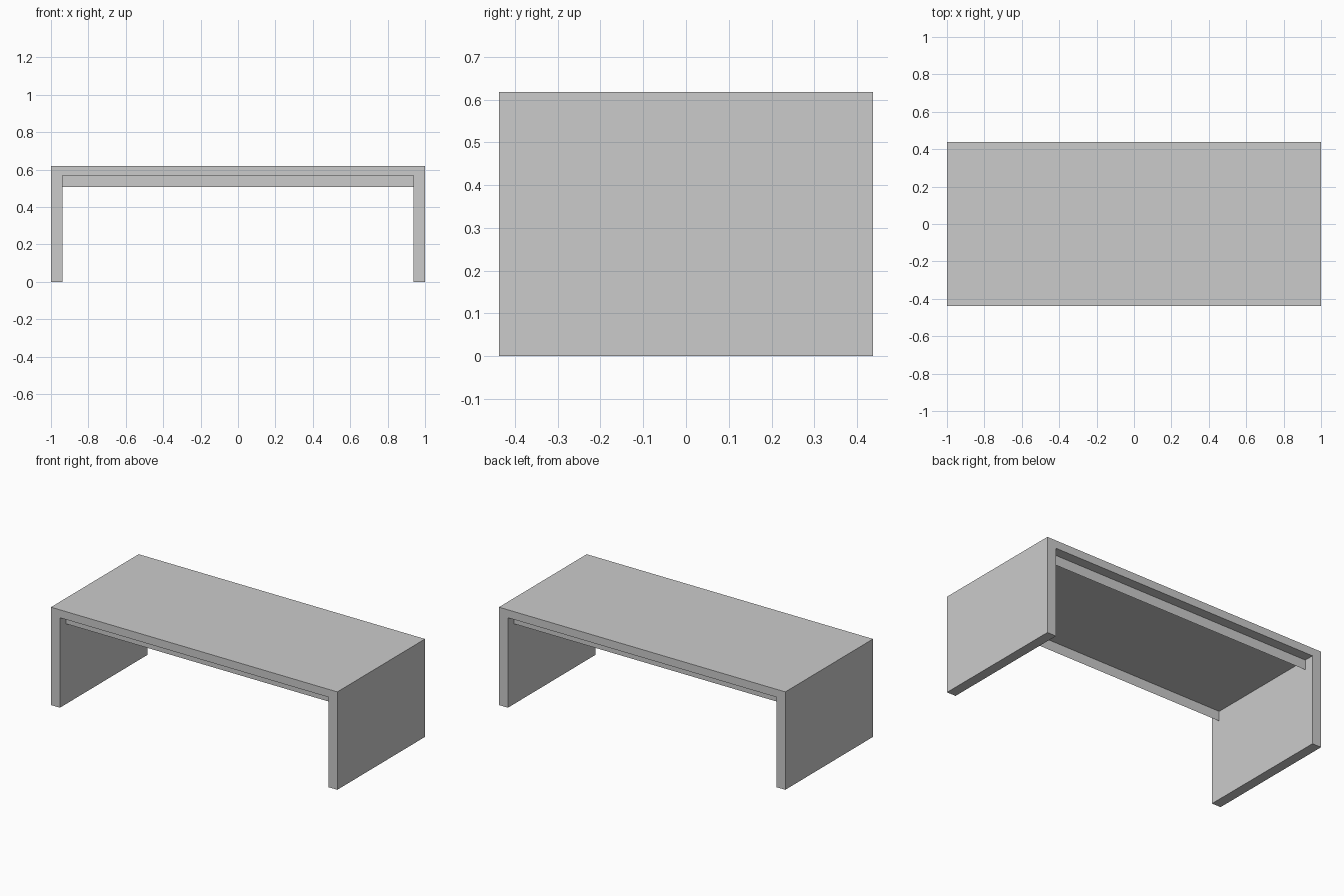
import bpy
import bmesh
from mathutils import Vector

if "Cube" in bpy.data.objects:
    bpy.data.objects.remove(bpy.data.objects["Cube"], do_unlink=True)

HALF_X, HALF_Y, HEIGHT = 1.0, 0.4375, 0.618
LEG, TOP, RAIL = 0.0625, 0.05, 0.0625

grey = bpy.data.materials.new("plain grey")
grey.use_nodes = True
colour = (0.6, 0.6, 0.6, 1)
grey.diffuse_color = colour
grey.node_tree.nodes["Principled BSDF"].inputs["Base Color"].default_value = colour


def finish(bm, name):
    bmesh.ops.recalc_face_normals(bm, faces=bm.faces)
    mesh = bpy.data.meshes.new(name)
    bm.to_mesh(mesh)
    bm.free()
    mesh.materials.append(grey)
    obj = bpy.data.objects.new(name, mesh)
    bpy.context.collection.objects.link(obj)
    return obj


def extrude(bm, faces, offset):
    out = bmesh.ops.extrude_face_region(bm, geom=faces)
    verts = [g for g in out["geom"] if isinstance(g, bmesh.types.BMVert)]
    bmesh.ops.translate(bm, verts=verts, vec=Vector(offset))


# Tabletop and slab legs: one continuous U-shaped profile
inner, under = HALF_X - LEG, HEIGHT - TOP
half = [(HALF_X, HEIGHT), (HALF_X, 0), (inner, 0), (inner, under)]
profile = half + [(-x, z) for x, z in reversed(half)]
bm = bmesh.new()
face = bm.faces.new([bm.verts.new((x, -HALF_Y, z)) for x, z in profile])
extrude(bm, [face], (0, 2 * HALF_Y, 0))
finish(bm, "tabletop_and_legs")

# Apron: rectangular ring of rails under the top, set back from front and rear
depth = HALF_Y - RAIL
bm = bmesh.new()
corners = [(-inner, -depth), (inner, -depth), (inner, depth), (-inner, depth)]
face = bm.faces.new([bm.verts.new((x, y, under)) for x, y in corners])
bmesh.ops.inset_region(bm, faces=[face], thickness=RAIL, use_even_offset=True,
                       use_boundary=True)
bmesh.ops.delete(bm, geom=[face], context="FACES_ONLY")
extrude(bm, bm.faces[:], (0, 0, -RAIL))
finish(bm, "apron_frame")
